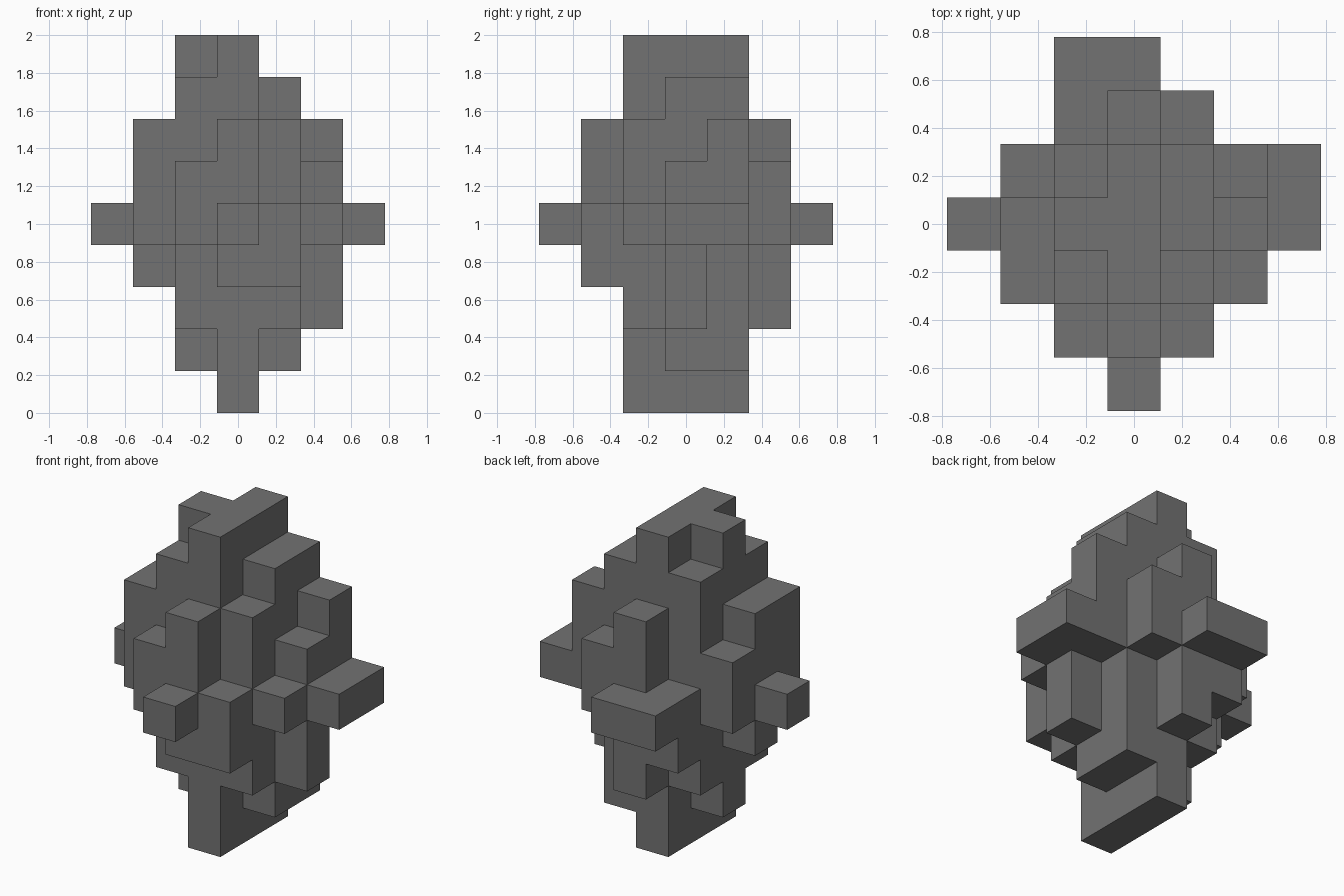
import bpy
import bmesh
from mathutils import Vector

if "Cube" in bpy.data.objects:
    bpy.data.objects.remove(bpy.data.objects["Cube"])

UNIT = 2 / 9  # the block is nine cells tall

# Rows from back to front: y cell, first x cell, underside and top level per column
ROWS = [
    (3, -1, "44", "55"),
    (2, -1, "324", "576"),
    (1, -2, "420144", "689875"),
    (0, -3, "4310124", "5799865"),
    (-1, -2, "42024", "78975"),
    (-2, -1, "433", "675"),
    (-3, 0, "4", "5"),
]


def filled_cells():
    cells = set()
    for y, first_x, lows, highs in ROWS:
        for i, (low, high) in enumerate(zip(lows, highs)):
            cells.update((first_x + i, y, z) for z in range(int(low), int(high)))
    return cells


def add_outer_faces(bm, cells):
    """Add one square wherever a filled cell borders empty space."""
    for cell in cells:
        centre = Vector(cell) + Vector((0, 0, 0.5))
        for axis in range(3):
            for sign in (-1, 1):
                normal = Vector((0, 0, 0))
                normal[axis] = sign
                if tuple(int(c + n) for c, n in zip(cell, normal)) in cells:
                    continue
                side = Vector((0, 0, 0))
                side[(axis + 1) % 3] = 0.5
                up = normal.cross(side)
                middle = centre + normal / 2
                corners = (-side - up, side - up, side + up, up - side)
                bm.faces.new([bm.verts.new((middle + c) * UNIT) for c in corners])


# Single matte grey
grey = bpy.data.materials.new("dark_grey")
grey.use_nodes = True
colour = (0.17, 0.17, 0.17, 1)
grey.diffuse_color = colour
grey.node_tree.nodes["Principled BSDF"].inputs["Base Color"].default_value = colour

# Stepped block: the welded outer skin of all columns
bm = bmesh.new()
add_outer_faces(bm, filled_cells())
bmesh.ops.remove_doubles(bm, verts=bm.verts, dist=0.001)
mesh = bpy.data.meshes.new("stepped_block")
bm.to_mesh(mesh)
bm.free()
mesh.materials.append(grey)
block = bpy.data.objects.new("stepped_block", mesh)
bpy.context.collection.objects.link(block)
